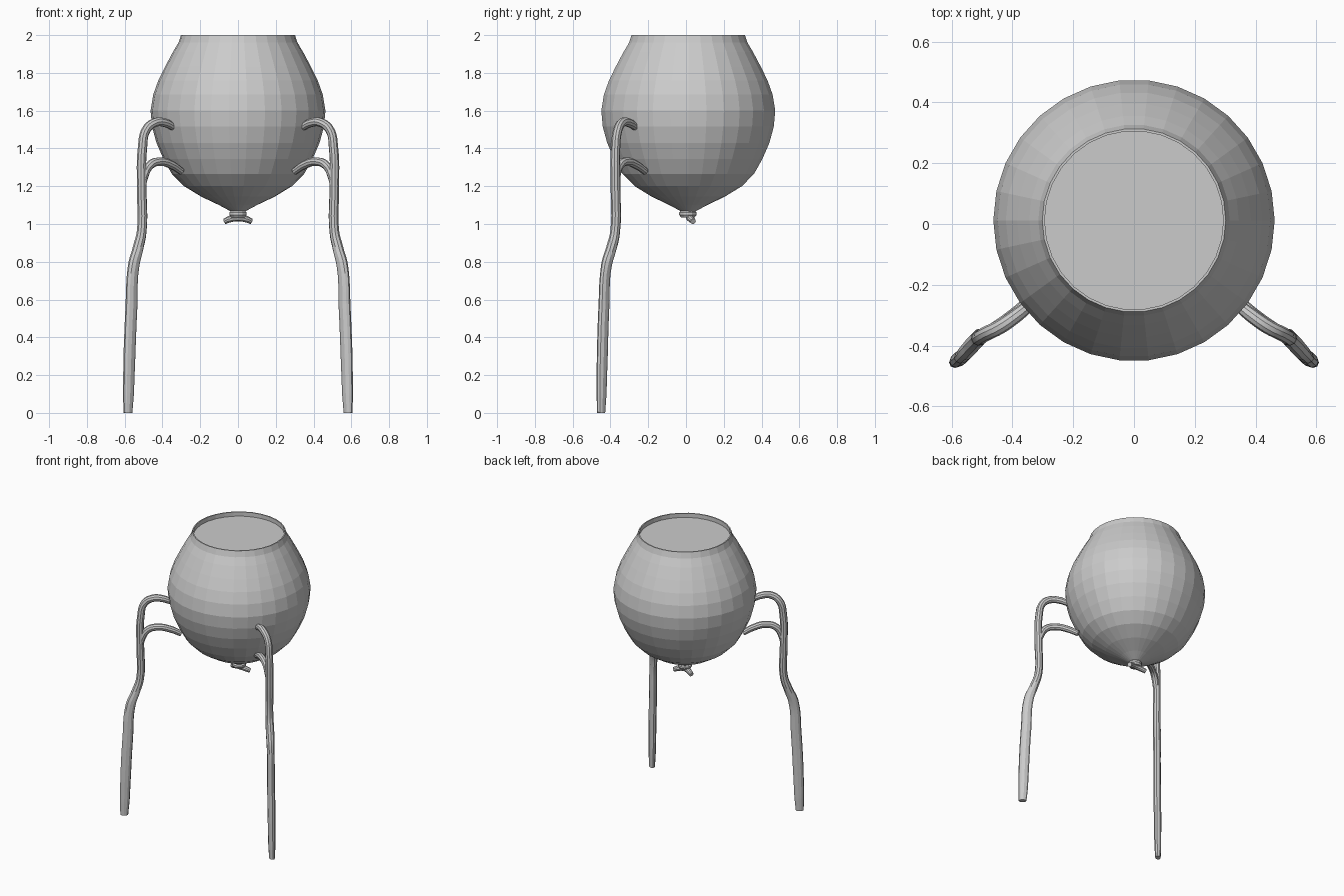
import bpy, bmesh, math
from mathutils import Vector

if "Cube" in bpy.data.objects:
    bpy.data.objects.remove(bpy.data.objects["Cube"])

grey = bpy.data.materials.new("light grey")
grey.diffuse_color = (0.6, 0.6, 0.6, 1)
grey.use_nodes = True
grey.node_tree.nodes["Principled BSDF"].inputs["Base Color"].default_value = grey.diffuse_color
CY = 0.012  # body axis in y


def lathe(name, profile, sides, cy):
    """Spin (radius, z) points around a vertical axis; ends are capped."""
    bm = bmesh.new()
    rings = []
    for r, z in profile:
        rings.append([bm.verts.new((r * math.cos(2 * math.pi * i / sides),
                                    cy + r * math.sin(2 * math.pi * i / sides), z))
                      for i in range(sides)])
    for a, b in zip(rings, rings[1:]):
        for i in range(sides):
            j = (i + 1) % sides
            bm.faces.new((a[i], a[j], b[j], b[i]))
    bm.faces.new(rings[0][::-1])
    bm.faces.new(rings[-1])
    me = bpy.data.meshes.new(name)
    bm.to_mesh(me)
    bm.free()
    me.materials.append(grey)
    ob = bpy.data.objects.new(name, me)
    bpy.context.collection.objects.link(ob)
    return ob


def tube(name, points, mirror=True):
    """Smooth tube through (x, y, z, radius) points, as a mesh."""
    cu = bpy.data.curves.new(name, 'CURVE')
    cu.dimensions = '3D'
    cu.bevel_depth = 1.0
    cu.bevel_resolution = 3
    cu.resolution_u = 6
    cu.use_fill_caps = True
    sp = cu.splines.new('BEZIER')
    sp.bezier_points.add(len(points) - 1)
    for bp, (x, y, z, r) in zip(sp.bezier_points, points):
        bp.co = (x, y, z)
        bp.radius = r
        bp.handle_left_type = bp.handle_right_type = 'AUTO'
    cu.materials.append(grey)
    ob = bpy.data.objects.new(name, cu)
    bpy.context.collection.objects.link(ob)
    bpy.ops.object.select_all(action='DESELECT')
    ob.select_set(True)
    bpy.context.view_layer.objects.active = ob
    bpy.ops.object.convert(target='MESH')
    ob = bpy.context.view_layer.objects.active
    bpy.ops.object.shade_smooth_by_angle()
    if mirror:
        ob.modifiers.new("mirror", 'MIRROR').use_mirror_merge = False
    return ob


# Faceted round body with a shallow recessed lid
lathe("body", [(0.035, 1.065), (0.10, 1.10), (0.195, 1.145), (0.285, 1.20),
               (0.35, 1.265), (0.395, 1.345), (0.432, 1.43), (0.455, 1.515),
               (0.463, 1.60), (0.449, 1.685), (0.422, 1.76), (0.385, 1.835),
               (0.345, 1.91), (0.315, 1.96), (0.302, 2.0), (0.294, 2.0),
               (0.294, 1.97)], 30, CY)

# Arms: upper hook running down into a long blade-like foot
arm = tube("arm", [(0.345, -0.268, 1.515, 0.020), (0.385, -0.30, 1.535, 0.023),
                   (0.435, -0.335, 1.538, 0.024), (0.485, -0.36, 1.50, 0.024),
                   (0.506, -0.373, 1.40, 0.025), (0.51, -0.373, 1.20, 0.026),
                   (0.51, -0.375, 0.96, 0.026), (0.53, -0.395, 0.87, 0.029),
                   (0.553, -0.42, 0.78, 0.033), (0.565, -0.435, 0.55, 0.035),
                   (0.575, -0.443, 0.30, 0.035), (0.58, -0.447, 0.10, 0.032),
                   (0.583, -0.449, 0.0, 0.026)])
# Flatten the lower half across the outward direction
across = Vector((0.61, 0.79, 0))
for v in arm.data.vertices:
    if v.co.z < 0.9:
        amount = 0.3 * min(1, (0.9 - v.co.z) / 0.15)
        v.co -= across * (v.co.dot(across) * amount)
    v.co.z = max(v.co.z, 0)

# Lower hook branching off the arm
tube("lower_hook", [(0.30, -0.215, 1.278, 0.019), (0.35, -0.262, 1.312, 0.022),
                    (0.41, -0.312, 1.33, 0.023), (0.465, -0.35, 1.312, 0.023),
                    (0.495, -0.368, 1.255, 0.022), (0.508, -0.373, 1.18, 0.018)])

# Knot under the body with a small two-ended tail
lathe("knot", [(0.036, 1.035), (0.046, 1.048), (0.046, 1.06), (0.035, 1.075)], 12, 0.01)
tube("knot_tail", [(-0.07, 0.038, 1.014, 0.015), (-0.042, 0.026, 1.026, 0.018),
                   (0, 0.018, 1.032, 0.018), (0.042, 0.026, 1.026, 0.018),
                   (0.07, 0.038, 1.014, 0.015)], mirror=False)
